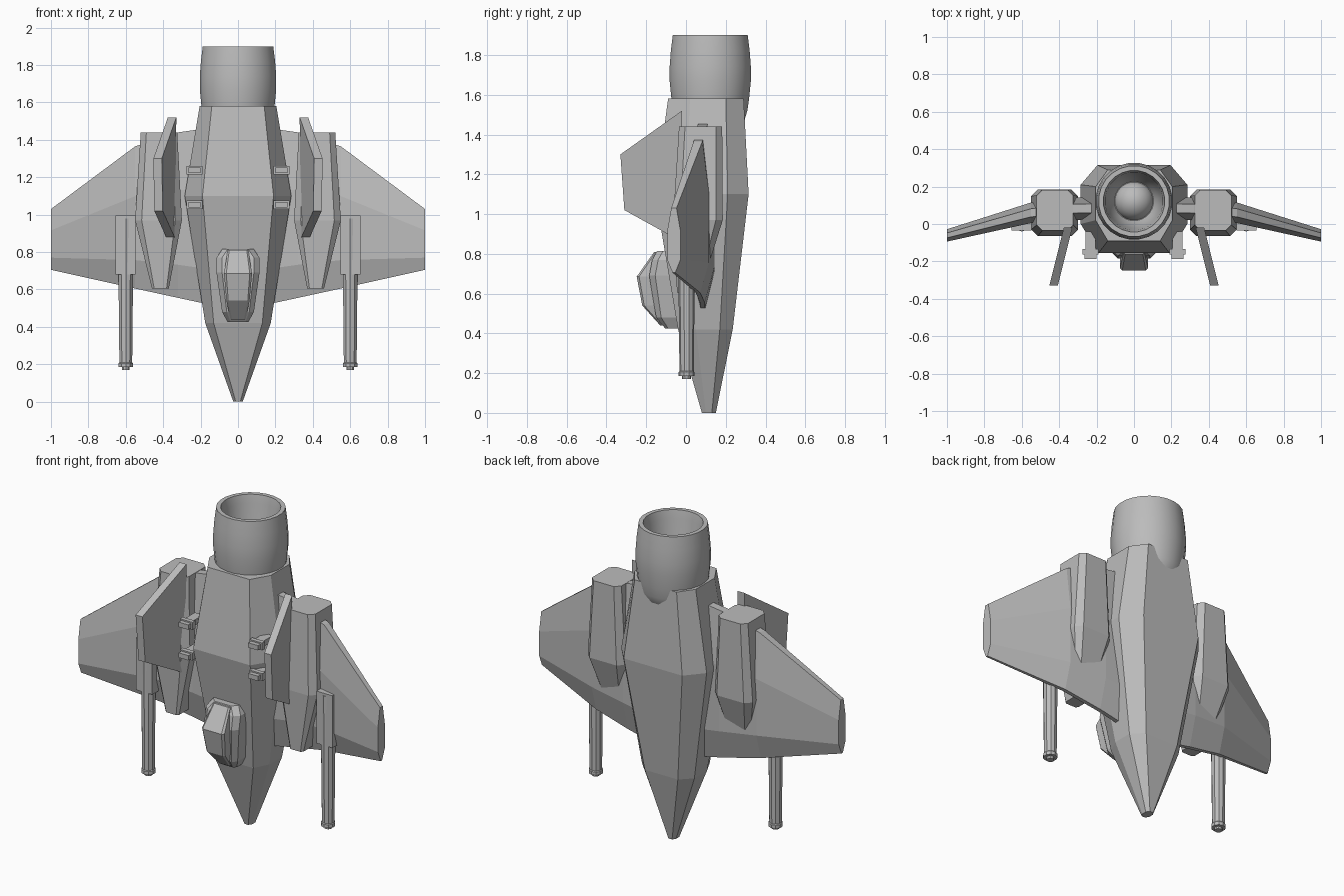
import bpy, bmesh, math

if "Cube" in bpy.data.objects:
    bpy.data.objects.remove(bpy.data.objects["Cube"])

grey = bpy.data.materials.new("hull_grey")
grey.diffuse_color = (0.5, 0.5, 0.5, 1)
grey.use_nodes = True
grey.node_tree.nodes["Principled BSDF"].inputs["Base Color"].default_value = grey.diffuse_color


def finish(name, bm, smooth=False):
    bmesh.ops.remove_doubles(bm, verts=bm.verts, dist=1e-5)
    bmesh.ops.recalc_face_normals(bm, faces=bm.faces)
    me = bpy.data.meshes.new(name)
    bm.to_mesh(me)
    bm.free()
    me.materials.append(grey)
    ob = bpy.data.objects.new(name, me)
    bpy.context.collection.objects.link(ob)
    if smooth:
        bpy.ops.object.select_all(action='DESELECT')
        ob.select_set(True)
        bpy.context.view_layer.objects.active = ob
        bpy.ops.object.shade_smooth_by_angle(angle=math.radians(40))
    return ob


def loft(name, rings, smooth=False):
    """Skin a list of equal-length rings and cap both ends."""
    bm = bmesh.new()
    vs = [[bm.verts.new(p) for p in r] for r in rings]
    n = len(rings[0])
    for a, b in zip(vs, vs[1:]):
        for i in range(n):
            j = (i + 1) % n
            bm.faces.new((a[i], a[j], b[j], b[i]))
    bm.faces.new(vs[0])
    bm.faces.new(vs[-1])
    return finish(name, bm, smooth)


def lathe(name, profile, cx, cy, n, smooth=False):
    return loft(name, [[(cx + r * math.cos((i + .5) * math.tau / n),
                         cy + r * math.sin((i + .5) * math.tau / n), z)
                        for i in range(n)] for r, z in profile], smooth)


def box(name, x0, x1, y0, y1, z0, z1):
    return loft(name, [[(x0, y0, z), (x1, y0, z), (x1, y1, z), (x0, y1, z)]
                       for z in (z0, z1)])


def octagon(z, w, wf, wb, yf, ya, yb, yr):
    """w side half-width, wf/wb front/rear panel half-width, y from front to rear."""
    return [(-wf, yf, z), (wf, yf, z), (w, ya, z), (w, yb, z),
            (wb, yr, z), (-wb, yr, z), (-w, yb, z), (-w, ya, z)]


# fuselage
loft("fuselage", [
    octagon(0.00, .025, .012, .012, .08, .10, .13, .15),
    octagon(0.42, .175, .130, .110, -.04, .05, .17, .235),
    octagon(1.10, .285, .190, .195, -.155, .0, .21, .315),
    octagon(1.58, .205, .140, .140, -.09, .02, .20, .29)])

# engine nozzle with hollow throat and central dome
lathe("engine_nozzle", [
    (.12, 1.42), (.17, 1.46), (.188, 1.52), (.197, 1.58), (.206, 1.67), (.206, 1.74),
    (.20, 1.82), (.19, 1.90), (.165, 1.90), (.155, 1.85), (.145, 1.75),
    (.125, 1.66), (.105, 1.62)], 0, .122, 24, True)
lathe("engine_dome", [(.105 * math.cos(a), 1.60 + .105 * math.sin(a))
                      for a in (0, .3, .6, .9, 1.2, 1.45)], 0, .122, 24, True)


# cockpit: frame and raised glass
def canopy_ring(z, w, y, bevel, back):
    return [(-w, back, z), (-w, y + bevel, z), (-w + bevel, y, z),
            (w - bevel, y, z), (w, y + bevel, z), (w, back, z)]


loft("cockpit_frame", [
    canopy_ring(.425, .055, -.105, .015, .0),
    canopy_ring(.48, .085, -.15, .025, .0),
    canopy_ring(.69, .115, -.185, .03, .0),
    canopy_ring(.77, .115, -.17, .03, .0),
    canopy_ring(.815, .085, -.145, .03, .0)])
loft("cockpit_canopy", [
    canopy_ring(.44, .04, -.13, .008, -.05),
    canopy_ring(.54, .062, -.22, .01, -.05),
    canopy_ring(.685, .075, -.248, .012, -.05),
    canopy_ring(.81, .055, -.16, .008, -.05)])


def wing_ring(x, z0, z1, yc, t):
    """Six-sided wing section, thin at both edges."""
    d = z1 - z0
    return [(x, yc + k * t, z0 + f * d) for f, k in
            ((0, .2), (.2, 1), (.65, 1), (1, .4), (1, -.4), (.65, -1), (.2, -1), (0, -.2))]


for s, side in ((-1, "left"), (1, "right")):
    # wing running through the nacelle into the fuselage
    loft(side + "_wing", [
        wing_ring(s * .18, .525, 1.46, .085, .06),
        wing_ring(s * .32, .555, 1.44, .082, .06),
        wing_ring(s * .55, .605, 1.365, .06, .055),
        wing_ring(s * 1.0, .705, 1.03, -.061, .033)])

    # nacelle with chamfered corners
    def pod(z, x0, x1, y0, y1, c):
        return [(s * x, y, z) for x, y in (
            (x0 + c, y0), (x1 - c, y0), (x1, y0 + c), (x1, y1 - c),
            (x1 - c, y1), (x0 + c, y1), (x0, y1 - c), (x0, y0 + c))]

    loft(side + "_nacelle", [
        pod(.605, .37, .46, -.045, .07, .012),
        pod(.97, .30, .55, -.065, .185, .035),
        pod(1.44, .325, .52, -.035, .182, .03)])

    # canted fin
    fin = [(-.02, 1.52), (-.33, 1.30), (-.31, 1.02), (-.03, .865)]
    loft(side + "_fin", [[(s * (.33 + off + (-.02 - y) * .25), y, z) for y, z in fin]
                         for off in (0, .045)])

    # wing cannon: housing, barrel, muzzle
    lathe(side + "_cannon_barrel", [(.043, .98), (.041, .68), (.036, .21), (.040, .205),
                                    (.040, .185), (.022, .185), (.022, .17)],
          s * .60, .003, 10)
    a, b = sorted((s * .548, s * .655))
    box(side + "_cannon_housing", a, b, -.035, .05, .68, .995)

    # clips and backing rail beside the fuselage
    for k, z in enumerate((1.03, 1.215)):
        a, b = sorted((s * .19, s * .275))
        box(f"{side}_clip_{k}", a, b, -.162, -.135, z, z + .045)
        a, b = sorted((s * .20, s * .265))
        box(f"{side}_clip_tip_{k}", a, b, -.188, -.162, z + .008, z + .037)
        a, b = sorted((s * .205, s * .26))
        box(f"{side}_clip_base_{k}", a, b, -.135, -.04, z + .005, z + .04)
